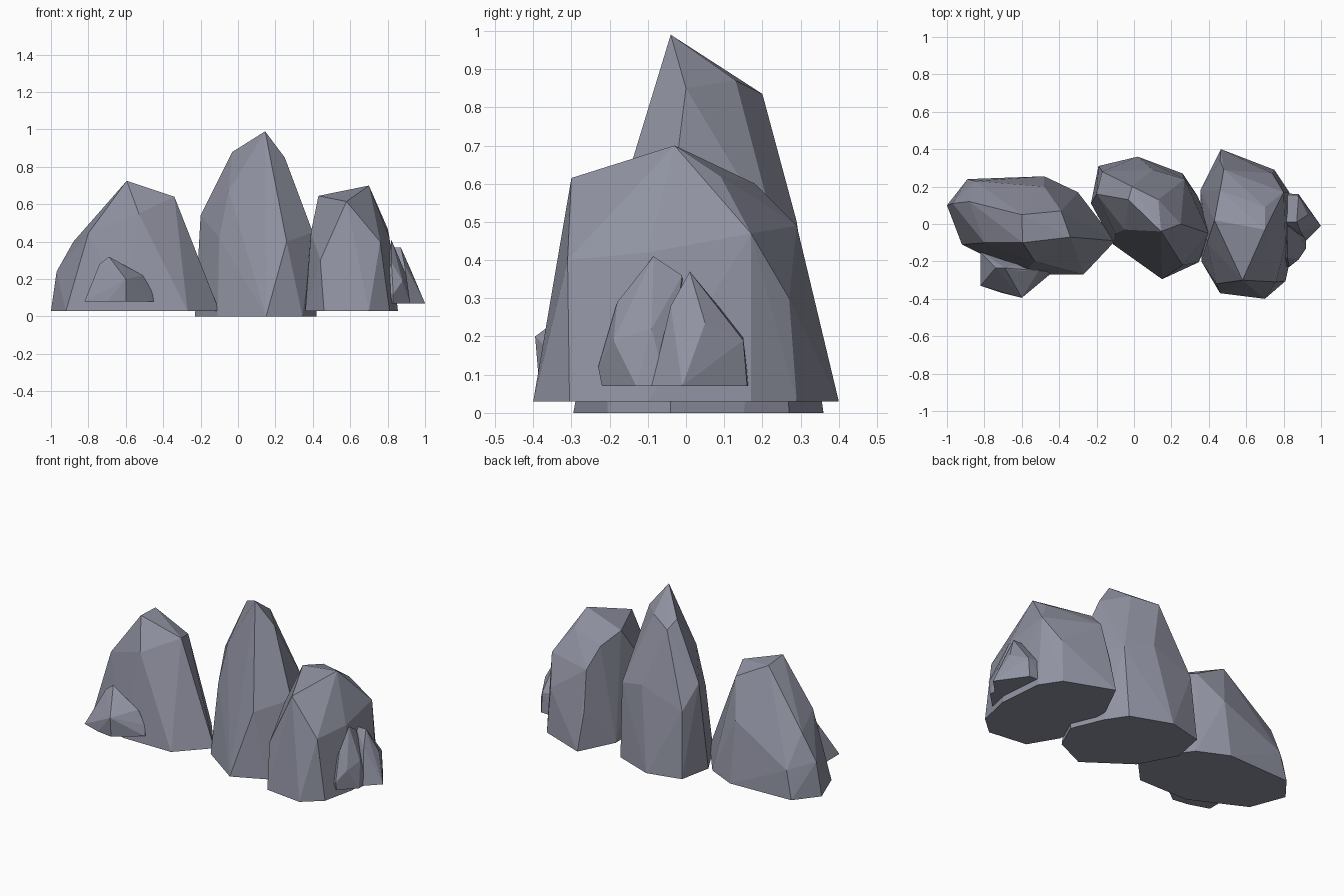
import bpy
import bmesh
import math

default_cube = bpy.data.objects.get("Cube")
if default_cube:
    bpy.data.objects.remove(default_cube, do_unlink=True)

# One blue-grey stone colour for every rock
stone = bpy.data.materials.new("blue_grey_stone")
stone.use_nodes = True
stone_colour = (0.28, 0.29, 0.36, 1)
stone.diffuse_color = stone_colour
shader = stone.node_tree.nodes["Principled BSDF"]
shader.inputs["Base Color"].default_value = stone_colour
shader.inputs["Roughness"].default_value = 0.9


def build_rock(name, ground, footprint, corners):
    """Chisel a faceted rock: a flat footprint wrapped up to its upper corners."""
    bm = bmesh.new()
    for x, y in footprint:
        bm.verts.new((x, y, ground))
    for corner in corners:
        bm.verts.new(corner)
    result = bmesh.ops.convex_hull(bm, input=bm.verts[:])
    # Drop points that fell inside the wrapped shape
    leftovers = set(result["geom_interior"]) | set(result["geom_unused"])
    inner = [item for item in leftovers if isinstance(item, bmesh.types.BMVert)]
    bmesh.ops.delete(bm, geom=inner, context="VERTS")
    # Merge nearly coplanar triangles into clean planar facets
    bmesh.ops.dissolve_limit(bm, angle_limit=math.radians(2),
                             verts=bm.verts[:], edges=bm.edges[:])
    bmesh.ops.recalc_face_normals(bm, faces=bm.faces[:])
    mesh = bpy.data.meshes.new(name)
    bm.to_mesh(mesh)
    bm.free()
    mesh.materials.append(stone)
    rock = bpy.data.objects.new(name, mesh)
    bpy.context.scene.collection.objects.link(rock)
    return rock


# Broad rock with a sloping flat top
build_rock(
    "broad_rock", 0.03,
    footprint=[(-1, .1), (-.89, .24), (-.48, .255), (-.3, .17),
               (-.1, -.09), (-.27, -.27), (-.6, -.27), (-.92, -.11)],
    corners=[(-.6, .05, .715), (-.39, .07, .6), (-.34, -.07, .64), (-.595, -.1, .725),
             (-.97, .11, .24), (-.88, .12, .4), (-.8, -.1, .445),
             (-.53, -.2, .55), (-.48, .2, .4), (-.85, .23, .2)])

# Tall pointed rock in the middle
build_rock(
    "tall_rock", 0,
    footprint=[(-.23, .11), (-.19, .31), (.02, .36), (.26, .27), (.34, .15),
               (.42, -.04), (.345, -.205), (.15, -.295), (-.11, -.11)],
    corners=[(.145, -.04, .99), (-.03, .13, .88), (.13, .13, .87), (-.01, .2, .835),
             (.25, 0, .85), (-.2, .16, .54), (-.1, -.05, .42), (-.05, -.03, .67),
             (.26, -.22, .4), (.4, -.05, .45), (.1, .29, .5), (.27, .24, .45),
             (-.17, .28, .4)])

# Deep rock with a ridge running front to back
build_rock(
    "ridged_rock", 0.03,
    footprint=[(.355, .18), (.465, .4), (.75, .29), (.83, .17), (.855, -.1),
               (.81, -.305), (.7, -.4), (.46, -.37), (.36, -.2)],
    corners=[(.7, -.03, .7), (.43, .02, .645), (.58, -.3, .615), (.46, .18, .6),
             (.7, .09, .62), (.48, .29, .49), (.8, .17, .47), (.76, -.31, .4),
             (.44, -.32, .3), (.81, -.1, .42), (.39, -.1, .45), (.74, .27, .3),
             (.46, .34, .26)])

# Low spur leaning on the front of the broad rock
build_rock(
    "front_spur", 0.08,
    footprint=[(-.82, -.15), (-.82, -.33), (-.7, -.37), (-.6, -.385),
               (-.45, -.27), (-.45, -.15)],
    corners=[(-.69, -.235, .32), (-.74, -.235, .28), (-.6, -.395, .2),
             (-.62, -.25, .28), (-.51, -.25, .22), (-.46, -.25, .14)])

# Pair of small shards against the side of the ridged rock
build_rock(
    "front_shard", 0.07,
    footprint=[(.75, -.22), (.83, -.22), (.92, -.13), (.92, -.05), (.75, 0)],
    corners=[(.83, -.23, .12), (.88, -.19, .19), (.82, -.18, .29),
             (.82, -.085, .41), (.82, -.01, .36), (.9, -.09, .22)])
build_rock(
    "back_shard", 0.07,
    footprint=[(.75, -.08), (.92, -.09), (1, -.01), (.94, .07),
               (.88, .16), (.78, .165)],
    corners=[(.87, .01, .37), (.8, .01, .37), (.93, .05, .235),
             (.88, .15, .19), (.78, .15, .2), (.89, -.04, .28)])
